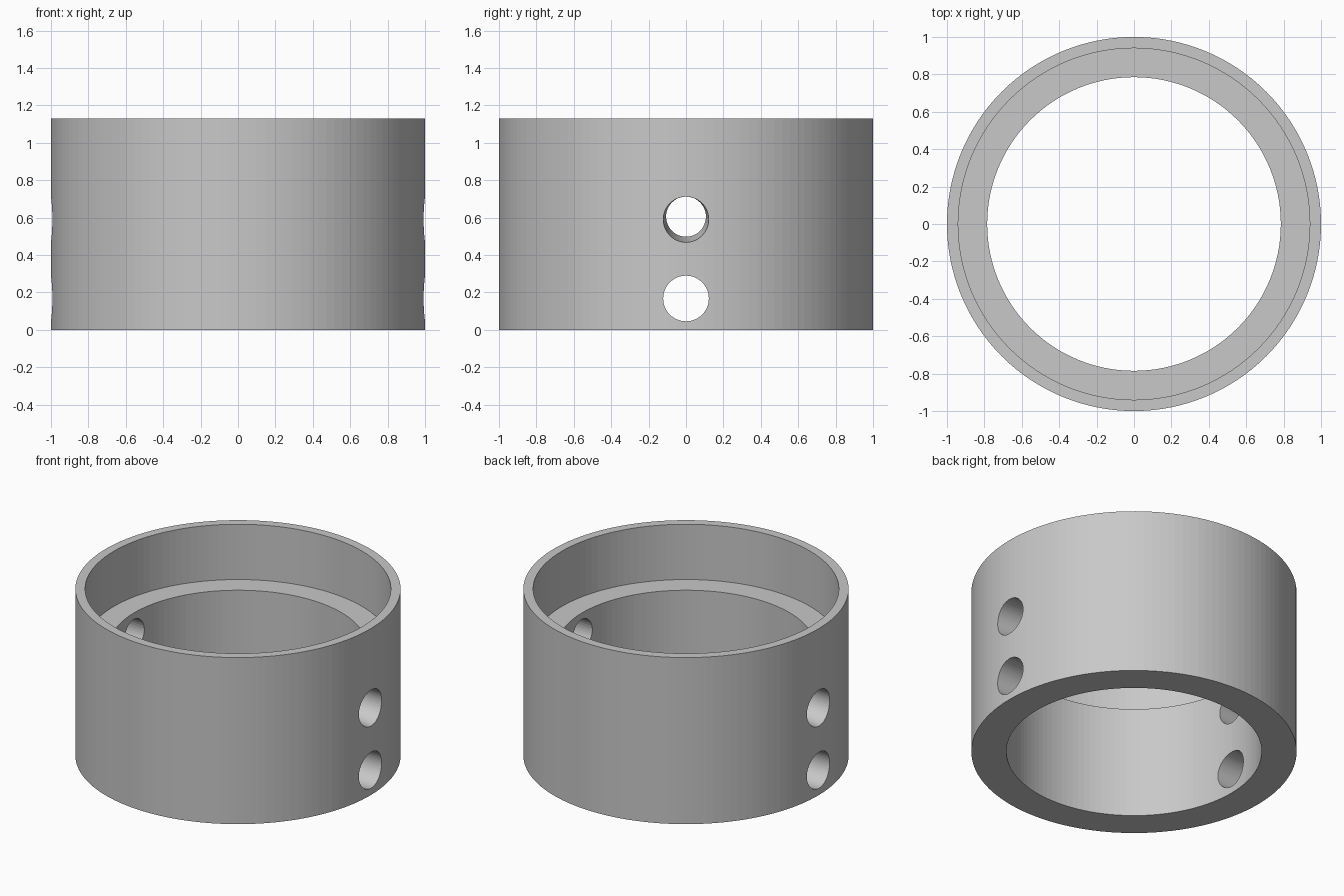
import bpy
import bmesh
from math import cos, sin, pi

cube = bpy.data.objects.get("Cube")
if cube:
    bpy.data.objects.remove(cube, do_unlink=True)

SIDES = 128
HEIGHT, LEDGE = 1.13, 0.755
OUTER, SOCKET, BORE = 1.0, 0.94, 0.785

grey = bpy.data.materials.new("plain grey")
grey.use_nodes = True
colour = (0.58, 0.58, 0.58, 1)
grey.diffuse_color = colour
grey.node_tree.nodes["Principled BSDF"].inputs["Base Color"].default_value = colour


def add_mesh(name, rings, closed):
    """Bridge a list of point rings; join last to first, or cap both ends."""
    bm = bmesh.new()
    loops = [[bm.verts.new(p) for p in ring] for ring in rings]
    pairs = list(zip(loops, loops[1:]))
    if closed:
        pairs.append((loops[-1], loops[0]))
    else:
        bm.faces.new(loops[0])
        bm.faces.new(loops[-1])
    for a, b in pairs:
        n = len(a)
        for i in range(n):
            j = (i + 1) % n
            bm.faces.new((a[i], a[j], b[j], b[i]))
    bmesh.ops.recalc_face_normals(bm, faces=bm.faces)
    mesh = bpy.data.meshes.new(name)
    bm.to_mesh(mesh)
    bm.free()
    mesh.materials.append(grey)
    obj = bpy.data.objects.new(name, mesh)
    bpy.context.collection.objects.link(obj)
    return obj


def circle(n):
    return [(cos(2 * pi * i / n), sin(2 * pi * i / n)) for i in range(n)]


# Collar body: stepped profile turned around the vertical axis
profile = [(BORE, 0), (OUTER, 0), (OUTER, HEIGHT),
           (SOCKET, HEIGHT), (SOCKET, LEDGE), (BORE, LEDGE)]
collar = add_mesh("collar", [[(r * c, r * s, z) for c, s in circle(SIDES)]
                             for r, z in profile], True)


def hole_cutter(name, side, z, radius, taper):
    """Radial hole that narrows inward while its top stays level."""
    rings = []
    for x in (1.1, 0.6):
        shrink = taper * (OUTER - x)
        r = radius - shrink
        rings.append([(side * x, r * c, z + shrink + r * s) for c, s in circle(48)])
    obj = add_mesh(name, rings, False)
    obj.hide_render = True
    obj.hide_set(True)
    return obj


# Two holes through the wall on each side: straight below, tapered above
cutters = []
for side, label in ((1, "left"), (-1, "right")):
    cutters.append(hole_cutter(label + "_lower_hole_cutter", side, 0.168, 0.122, 0))
    cutters.append(hole_cutter(label + "_upper_hole_cutter", side, 0.59, 0.122, 0.07))
for cutter in cutters:
    cut = collar.modifiers.new(cutter.name, "BOOLEAN")
    cut.operation = "DIFFERENCE"
    cut.solver = "EXACT"
    cut.object = cutter

# Bake the cuts and remove the helpers
bpy.context.view_layer.objects.active = collar
collar.select_set(True)
for cutter in cutters:
    bpy.ops.object.modifier_apply(modifier=cutter.name)
    bpy.data.objects.remove(cutter, do_unlink=True)
